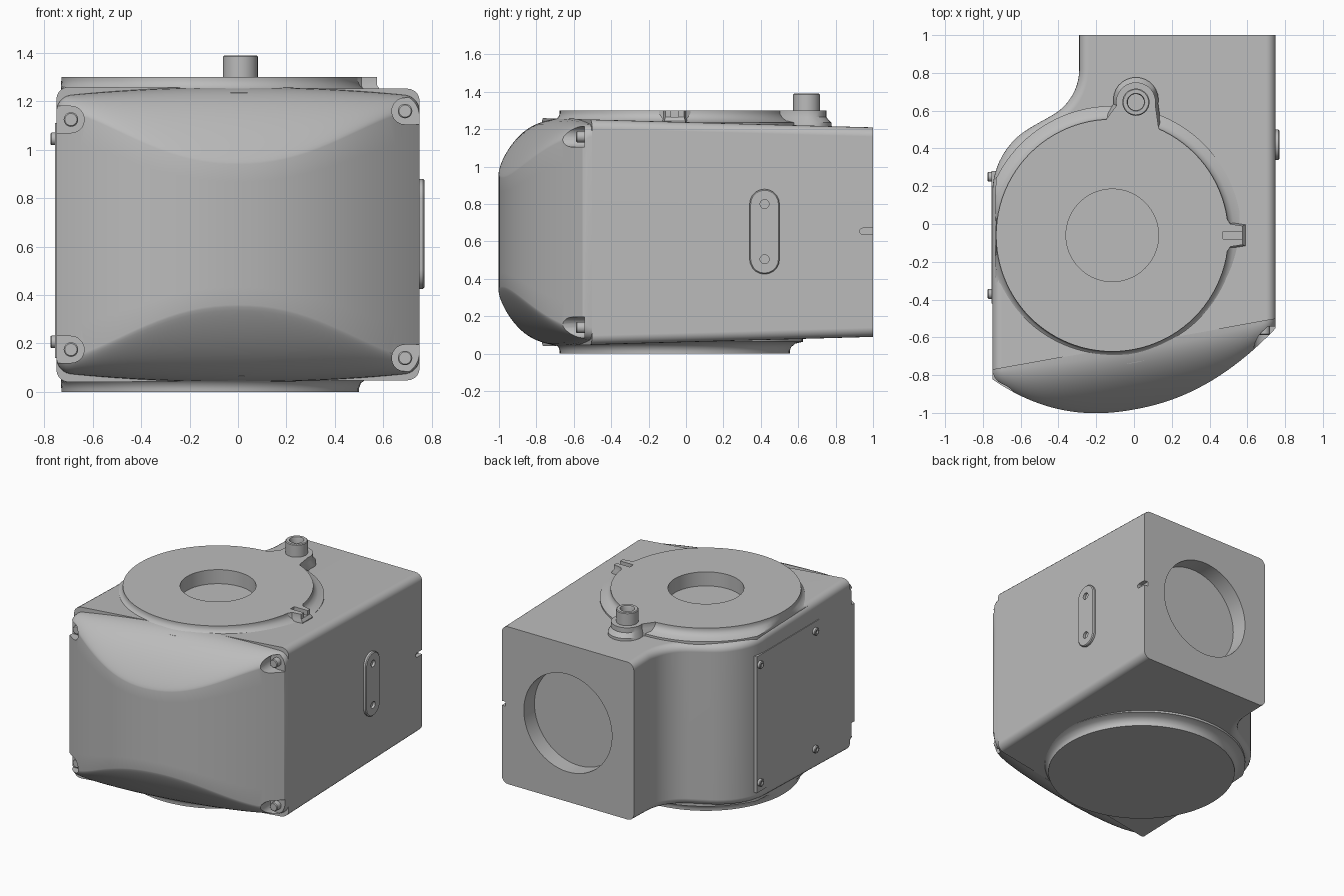
import bpy, bmesh
from math import sin, cos, pi, radians, sqrt, atan2

cube = bpy.data.objects.get("Cube")
if cube:
    bpy.data.objects.remove(cube, do_unlink=True)

GREY = (0.5, 0.5, 0.5, 1)
grey = bpy.data.materials.new("housing grey")
grey.use_nodes = True
grey.diffuse_color = GREY
grey.node_tree.nodes["Principled BSDF"].inputs["Base Color"].default_value = GREY

H = 1.3                    # overall height, mirrored about H / 2
CX, CY = -0.115, -0.06     # flange centre


def loft(name, rings, angle=35):
    """Closed skin through equal rings of points, capped at both ends."""
    bm = bmesh.new()
    rows = [[bm.verts.new(p) for p in ring] for ring in rings]
    n = len(rows[0])
    for a, b in zip(rows, rows[1:]):
        for i in range(n):
            j = (i + 1) % n
            bm.faces.new((a[i], a[j], b[j], b[i]))
    bm.faces.new(rows[0])
    bm.faces.new(rows[-1])
    return finish(name, bm, angle)


def finish(name, bm, angle=35):
    bmesh.ops.recalc_face_normals(bm, faces=bm.faces)
    mesh = bpy.data.meshes.new(name)
    bm.to_mesh(mesh)
    bm.free()
    ob = bpy.data.objects.new(name, mesh)
    bpy.context.collection.objects.link(ob)
    mesh.materials.append(grey)
    smooth(ob, angle)
    return ob


def activate(ob):
    bpy.ops.object.select_all(action='DESELECT')
    ob.select_set(True)
    bpy.context.view_layer.objects.active = ob


def smooth(ob, angle=35):
    activate(ob)
    bpy.ops.object.shade_smooth_by_angle(angle=radians(angle))


def place(a, b, h, axis):
    return {'X': (h, a, b), 'Y': (a, h, b), 'Z': (a, b, h)}[axis]


def turned(name, profile, centre, axis='Z', n=32):
    """Turn (radius, height) pairs about an axis through centre."""
    return loft(name, [[place(centre[0] + r * cos(2 * pi * i / n),
                              centre[1] + r * sin(2 * pi * i / n), h, axis)
                        for i in range(n)] for r, h in profile])


def slab(name, layers, axis='Z'):
    """Stack of (outline, height) layers along an axis."""
    return loft(name, [[place(a, b, h, axis) for a, b in pts] for pts, h in layers])


def arc(c, r, a0, a1, n=10):
    return [(c[0] + r * cos(radians(a0 + (a1 - a0) * i / n)),
             c[1] + r * sin(radians(a0 + (a1 - a0) * i / n))) for i in range(n + 1)]


def stadium(p, q, r):
    d = atan2(q[1] - p[1], q[0] - p[0]) * 180 / pi
    return arc(q, r, d - 90, d + 90) + arc(p, r, d + 90, d + 270)


def rect(a0, a1, b0, b1):
    return [(a0, b0), (a1, b0), (a1, b1), (a0, b1)]


def cut(ob, cutter, angle=35):
    activate(ob)
    mod = ob.modifiers.new("cut", 'BOOLEAN')
    mod.operation = 'DIFFERENCE'
    mod.solver = 'EXACT'
    mod.object = cutter
    bpy.ops.object.modifier_apply(modifier=mod.name)
    smooth(ob, angle)


def drop(*cutters):
    for c in cutters:
        bpy.data.objects.remove(c, do_unlink=True)


def seam(x):
    return -0.637 + 0.18 * x


def roof(y):
    return 1.238 - 0.028 * y


# Main body: extruded footprint with rounded long edges
plan = [(0.75, seam(0.75)), (0.75, 1), (-0.29, 1)]
plan += arc((-0.57, 0.82), 0.28, 0, -60) + arc((-0.35, 0.163), 0.4, 120, 180)
plan += [(-0.75, seam(-0.75))]
bm = bmesh.new()
low = [bm.verts.new((x, y, H - roof(y))) for x, y in plan]
high = [bm.verts.new((x, y, roof(y))) for x, y in plan]
bm.faces.new(low)
bm.faces.new(high)
for i in range(len(plan)):
    j = (i + 1) % len(plan)
    bm.faces.new((low[i], low[j], high[j], high[i]))
bmesh.ops.recalc_face_normals(bm, faces=bm.faces)
edges = []
for ring in (low, high):
    for i in range(len(plan) - 1):
        if i != 1:
            edges.append(bm.edges.get((ring[i], ring[i + 1])))
bmesh.ops.bevel(bm, geom=edges, offset=0.05, segments=5, profile=0.5,
                affect='EDGES', clamp_overlap=False)
body = finish("main_body", bm)

# Bulged front cover: one closed cross-section per station along x
def cover_section(x):
    k = abs(x) / 0.75
    depth = 0.05 + 0.295 * (1 - k ** 2.2)
    over = max(0, abs(x) - 0.69)
    crown = 1.26 - 0.04 * k * k - (0.06 - sqrt(max(0, 0.06 ** 2 - over ** 2)))
    top = []
    for i in range(15):
        t = i / 14 * pi / 2
        d = depth * sin(t)
        top.append((d, crown - 0.27 * (d / 0.345) ** 2 - 0.05 * (1 - cos(t))))
    z = top[-1][1]
    wall = [(depth, z + (H - 2 * z) * i / 8) for i in range(1, 8)]
    bottom = [(d, H - h) for d, h in reversed(top)]
    return [(x, seam(x) - d, h) for d, h in top + wall + bottom]


stations = [-0.75 * cos(pi * i / 48) for i in range(49)]
cover = loft("front_cover", [cover_section(x) for x in stations], 50)

# Corner pockets in the cover, each with a bolt
for side, word, dz in ((1, "left", 0.51), (-1, "right", 0.475)):
    for level, tag in ((1, "upper"), (-1, "lower")):
        x, z = 0.69 * side, H / 2 + dz * level
        floor = seam(x) - 0.03
        shape = stadium((x, z), (x + 0.2 * side, z), 0.055)
        pocket = slab("pocket_cutter", [(shape, floor), (shape, floor - 0.4)], 'Y')
        cut(cover, pocket, 50)
        drop(pocket)
        turned(f"{tag}_{word}_cover_bolt",
               [(0.03, floor + 0.02), (0.03, floor - 0.04), (0.025, floor - 0.045)],
               (x, z), 'Y', 20)

# Top and bottom round flanges with flared foot
foot = [(0.6, 1.1), (0.685, 1.2), (0.685, 1.236), (0.645, 1.246), (0.622, 1.265),
        (0.615, 1.285), (0.615, H)]


def flange(name, profile):
    ob = turned(name, profile, (CX, CY), 'Z', 96)
    for v in ob.data.vertices:
        v.co.x = max(v.co.x, -0.732)
    return ob


top_flange = flange("top_flange", foot)
flange("bottom_flange", [(r, H - z) for r, z in foot])

# Index tab and pin lug growing out of the top flange
def flared(pts, c, s):
    return [(c[0] + (x - c[0]) * s, c[1] + (y - c[1]) * s) for x, y in pts]


tab_plan = [(0.4, -0.18), (0.49, -0.15), (0.51, -0.12), (0.575, -0.11),
            (0.575, -0.01), (0.51, 0), (0.49, 0.03), (0.4, 0.06)]
tab = slab("index_tab", [(flared(tab_plan, (0.45, CY), 1.12), 1.2),
                         (flared(tab_plan, (0.45, CY), 1.12), 1.245),
                         (tab_plan, 1.265), (tab_plan, H)])
lug_plan = [(-0.2, 0.4), (0.2, 0.4), (0.13, 0.51)]
lug_plan += arc((0.01, 0.645), 0.105, -10, 190, 16) + [(-0.15, 0.55)]
lug_foot = flared(lug_plan, (0.01, 0.56), 1.14)
slab("pin_lug", [(lug_foot, 1.18), (lug_foot, 1.235), (lug_plan, 1.265), (lug_plan, H)])
turned("hollow_pin", [(0.072, 1.25), (0.072, 1.385), (0.067, 1.39), (0.047, 1.39),
                      (0.043, 1.38), (0.043, 1.32)], (0.01, 0.645))

# Bores and slots
bore = turned("top_bore_cutter", [(0.245, 1.2), (0.245, 1.5)], (CX, CY), 'Z', 64)
cut(top_flange, bore)
cut(body, bore)
slot = slab("tab_slot_cutter", [(rect(0.47, 0.6, CY - 0.02, CY + 0.02), z)
                                for z in (1.265, 1.4)])
cut(top_flange, slot)
cut(tab, slot)
port = turned("back_port_cutter", [(0.347, 0.88), (0.347, 1.2)], (0.23, H / 2), 'Y', 64)
cut(body, port)
notch_shape = stadium((0.945, 0.655), (1.1, 0.655), 0.016)
notch = slab("notch_cutter", [(notch_shape, 0.72), (notch_shape, 0.8)], 'X')
cut(body, notch)
drop(bore, slot, port, notch)

# Left-side slim plate with two holes
ends = ((0.42, 0.505), (0.42, 0.8))
plate = slab("side_plate", [(stadium(*ends, 0.08), 0.74), (stadium(*ends, 0.08), 0.764),
                            (stadium(*ends, 0.074), 0.77)], 'X')
for c in ends:
    hole = turned("hole_cutter", [(0.024, 0.752), (0.024, 0.8)], c, 'X', 20)
    cut(plate, hole)
    drop(hole)

# Right-side access panel with four screws
panel = rect(-0.42, 0.28, 0.14, 1.11)
slab("access_panel", [(panel, -0.72), (panel, -0.755)], 'X')
for y in (0.25, -0.37):
    for z in (1.045, 0.207):
        turned("panel_screw", [(0.026, -0.74), (0.026, -0.77), (0.022, -0.775),
                               (0.013, -0.775), (0.013, -0.765)], (y, z), 'X', 16)

# Clean shading on the large flat faces
for ob in (body, top_flange):
    mod = ob.modifiers.new("flat_shading", 'WEIGHTED_NORMAL')
    mod.keep_sharp = True
